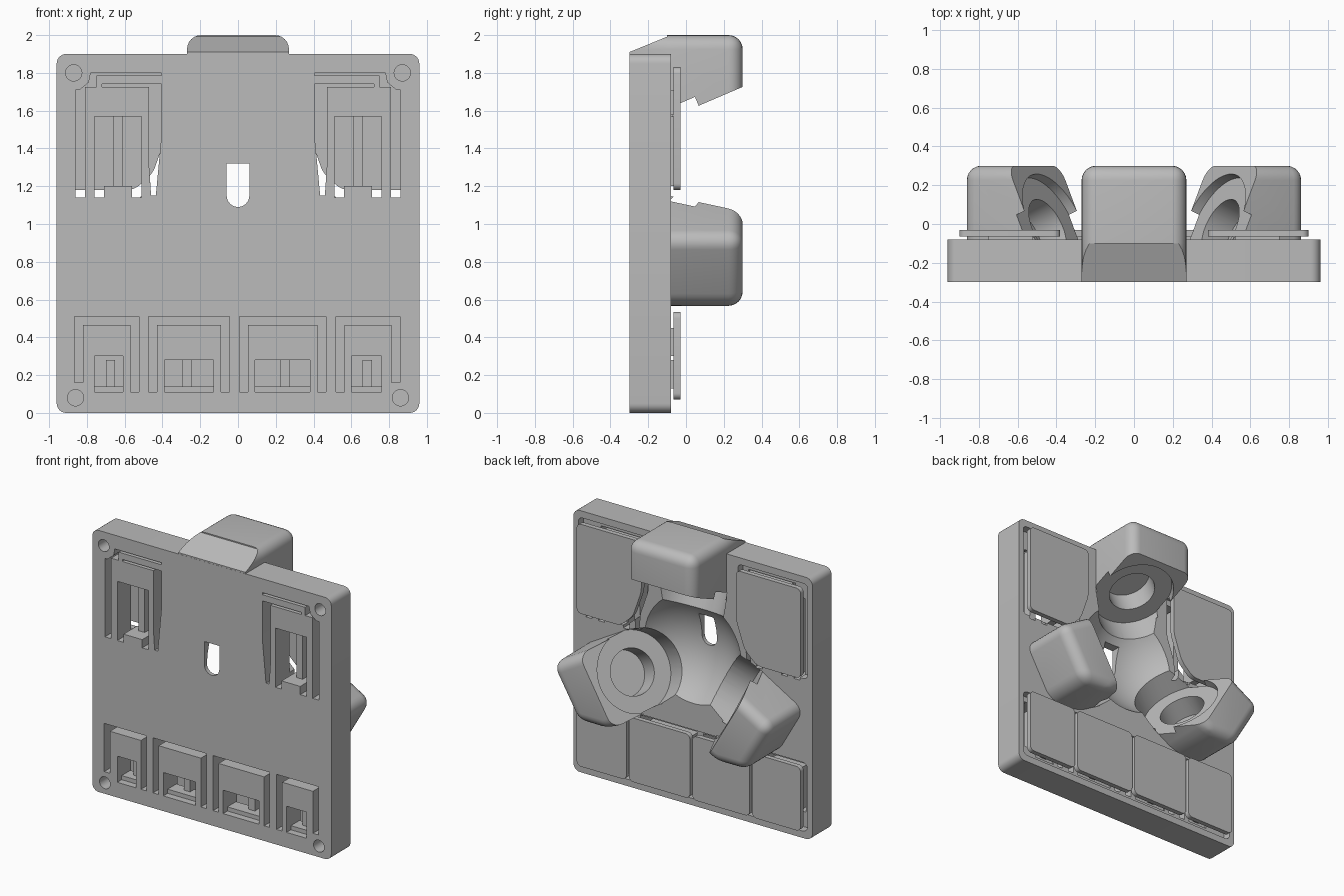
import bpy, bmesh, math
from mathutils import Matrix, Vector

if "Cube" in bpy.data.objects:
    bpy.data.objects.remove(bpy.data.objects["Cube"])

grey = bpy.data.materials.new("plain_grey")
grey.use_nodes = True
grey.diffuse_color = (0.5, 0.5, 0.5, 1)
grey.node_tree.nodes["Principled BSDF"].inputs["Base Color"].default_value = (0.5, 0.5, 0.5, 1)

CENTRE = 1.13      # height of the ball axis
FRONT, BACK = -0.3, -0.08
HALF, OUTER = 0.27, 0.87
SLOPE = 0.43       # tilt of the socket faces
parts = []


def finish(name, bm, keep=True):
    bmesh.ops.recalc_face_normals(bm, faces=bm.faces)
    mesh = bpy.data.meshes.new(name)
    bm.to_mesh(mesh)
    bm.free()
    mesh.materials.append(grey)
    obj = bpy.data.objects.new(name, mesh)
    bpy.context.collection.objects.link(obj)
    if keep:
        parts.append(obj)
    else:
        obj.hide_render = True
    return obj


def prism_mesh(pts, y0, y1, r=0.0, pick=None):
    """Outline in x, z extruded along y, with picked edges rounded."""
    bm = bmesh.new()
    face = bm.faces.new([bm.verts.new((x, y0, z)) for x, z in pts])
    new = bmesh.ops.extrude_face_region(bm, geom=[face])["geom"]
    verts = [v for v in new if isinstance(v, bmesh.types.BMVert)]
    bmesh.ops.translate(bm, vec=(0, y1 - y0, 0), verts=verts)
    bmesh.ops.recalc_face_normals(bm, faces=bm.faces)
    if r:
        along = lambda e: abs(e.verts[0].co.y - e.verts[1].co.y) > 1e-4
        edges = [e for e in bm.edges if (pick or along)(e)]
        bmesh.ops.bevel(bm, geom=edges, offset=r, segments=6, profile=0.5, affect='EDGES')
    return bm


def prism(name, pts, y0, y1, r=0.0, keep=True):
    return finish(name, prism_mesh(pts, y0, y1, r), keep)


def rect(x0, x1, z0, z1):
    return [(x0, z0), (x1, z0), (x1, z1), (x0, z1)]


def cut(obj, cutter, remove=True):
    mod = obj.modifiers.new("cut", 'BOOLEAN')
    mod.operation, mod.solver, mod.object = 'DIFFERENCE', 'EXACT', cutter
    bpy.context.view_layer.objects.active = obj
    bpy.ops.object.modifier_apply(modifier=mod.name)
    if remove:
        bpy.data.objects.remove(cutter)


def cylinder(name, radius, start, end):
    bm = bmesh.new()
    axis = end - start
    m = Matrix.Translation((start + end) / 2) @ axis.to_track_quat('Z', 'Y').to_matrix().to_4x4()
    bmesh.ops.create_cone(bm, cap_ends=True, segments=64, radius1=radius, radius2=radius,
                          depth=axis.length, matrix=m)
    return finish(name, bm, False)


def slice_off(bm, point, normal):
    res = bmesh.ops.bisect_plane(bm, geom=bm.verts[:] + bm.edges[:] + bm.faces[:],
                                 plane_co=point, plane_no=normal, clear_inner=True)
    edges = [g for g in res["geom_cut"] if isinstance(g, bmesh.types.BMEdge)]
    bmesh.ops.edgeloop_fill(bm, edges=edges)


# Base plate
plate = prism("base_plate", rect(-0.96, 0.96, 0, 1.9), FRONT, BACK, 0.05)


def through(pts, y0=-0.4, y1=0.0, r=0.0):
    cut(plate, prism("slot_cutter", pts, y0, y1, r, False))


# Ball cavity and central opening
bm = bmesh.new()
bmesh.ops.create_uvsphere(bm, u_segments=64, v_segments=32, radius=0.485,
                          matrix=Matrix.Translation((0, 0.21, CENTRE)))
cut(plate, finish("ball_cutter", bm, False))
arc = [(0.06 * math.cos(a), 1.15 + 0.06 * math.sin(a))
       for a in [math.pi * (1 + i / 12) for i in range(13)]]
through(arc + [(0.06, 1.32), (-0.06, 1.32)])

# Three ball supports with tilted socket faces
axis = Vector((0, SLOPE, -1)).normalized()
seat = Vector((0, -0.02, 0.514))


def support_edge(e):
    a, b = e.verts
    if min(a.co.z, b.co.z) > 0.6 and abs(a.co.y - b.co.y) > 0.01:
        return True
    return min(a.co.y, b.co.y) > 0.29 and max(a.co.z, b.co.z) > 0.3


for name, side in (("top", 0), ("left", 1), ("right", -1)):
    h = HALF * (side or 1)
    if side:   # lower supports lose a corner above the keys
        outline = [(-h, 0.2), (h, 0.2), (h, 0.658), (0.55 * h, OUTER), (-h, OUTER)]
    else:
        outline = [(-h, 0.2), (h, 0.2), (h, OUTER), (-h, OUTER)]
    bm = prism_mesh(outline, -0.1, 0.3, 0.075, support_edge)
    slice_off(bm, (0, 0.1, 0.51), (0, -SLOPE, 1))
    post = finish(name + "_ball_support", bm)
    place = Matrix.Translation((0, 0, CENTRE)) @ Matrix.Rotation(math.radians(120 * side), 4, 'Y')
    post.data.transform(place)
    for tool in (cylinder("ring_cutter", 0.28, seat, seat + axis * 0.5),
                 cylinder("socket_cutter", 0.16, seat - axis * 0.15, seat + axis * 0.1)):
        tool.data.transform(place)
        cut(post, tool, False)
        cut(plate, tool)

# Sloping shoulder that joins the top support to the plate edge
bm = prism_mesh(rect(-HALF, HALF, 1.8, 2.0), FRONT + 0.001, -0.09, 0.075,
                lambda e: min(v.co.z for v in e.verts) > 1.9
                and abs(e.verts[0].co.y - e.verts[1].co.y) > 0.01)
slice_off(bm, (0, -0.08, 2.0), (0, 0.09, -0.22))
finish("top_shoulder", bm)

# Blind screw holes
for s in (-1, 1):
    for x, z in ((0.87, 1.8), (0.86, 0.08)):
        cut(plate, cylinder("screw_cutter", 0.043, Vector((s * x, -0.4, z)), Vector((s * x, -0.2, z))))

# Lower row of four keys
through(rect(-0.92, 0.92, 0.05, 0.55), -0.14, 0.0, 0.04)
# slot ends, window ends, key ends, pin position
lower = [("right_outer", -0.865, -0.525, -0.76, -0.61, -0.9, -0.51, -0.675),
         ("right_inner", -0.473, -0.044, -0.39, -0.13, -0.49, -0.03, -0.27),
         ("left_inner", 0.009, 0.465, 0.09, 0.38, -0.01, 0.48, 0.25),
         ("left_outer", 0.52, 0.857, 0.6, 0.76, 0.5, 0.9, 0.685)]
for name, s0, s1, w0, w1, k0, k1, pin in lower:
    through(rect(s0, s0 + 0.045, 0.16 if name == "right_outer" else 0.11, 0.51))
    through(rect(s1 - 0.045, s1, 0.16 if name == "left_outer" else 0.11, 0.51))
    through(rect(s0 + 0.01, s1 - 0.01, 0.465, 0.51))
    through(rect(w0, w1, 0.11, 0.3 if "outer" in name else 0.28))
    prism(name + "_lower_key", rect(k0, k1, 0.07, 0.535), -0.065, -0.03, 0.035)
    prism(name + "_key_link", rect(w0, w1, 0.3, 0.45), -0.16, -0.05)
    prism(name + "_key_pin", rect(pin - 0.025, pin + 0.025, 0.13, 0.28), -0.2, -0.05)
    prism(name + "_window_ledge", rect(w0 - 0.01, w1 + 0.01, 0.1, 0.14), -0.25, -0.15)

# Two upper keys, mirrored
for s, name in ((1, "left"), (-1, "right")):
    flip = lambda pts: [(s * x, z) for x, z in pts]
    through(flip([(0.36, 1.85), (0.92, 1.85), (0.92, 1.16), (0.54, 1.16), (0.43, 1.26), (0.36, 1.46)]),
            -0.14, 0.0, 0.03)
    # spring slots
    through(flip(rect(0.81, 0.86, 1.14, 1.71)))
    through(flip([(0.81, 1.68), (0.85, 1.7), (0.79, 1.75), (0.78, 1.8), (0.75, 1.8), (0.75, 1.725), (0.81, 1.725)]))
    through(flip(rect(0.405, 0.76, 1.785, 1.8)))
    through(flip(rect(0.405, 0.72, 1.725, 1.74)))
    through(flip([(0.405, 1.735), (0.405, 1.47), (0.435, 1.15), (0.46, 1.15), (0.47, 1.3), (0.47, 1.735)]))
    # window with two small notches
    through(flip(rect(0.51, 0.76, 1.2, 1.57)))
    for x in (0.51, 0.71):
        through(flip(rect(x, x + 0.05, 1.14, 1.21)))
    prism(name + "_upper_key", flip([(0.38, 1.83), (0.9, 1.83), (0.9, 1.18), (0.55, 1.18),
                                     (0.45, 1.27), (0.38, 1.47)]), -0.065, -0.03, 0.035)
    prism(name + "_upper_key_link", flip(rect(0.52, 0.75, 1.58, 1.71)), -0.16, -0.05)
    prism(name + "_upper_key_pin", flip(rect(0.61, 0.66, 1.2, 1.57)), -0.2, -0.05)

# Smooth the curved surfaces, keep edges sharp
bpy.ops.object.select_all(action='DESELECT')
for obj in parts:
    obj.select_set(True)
bpy.context.view_layer.objects.active = plate
bpy.ops.object.shade_smooth_by_angle(angle=math.radians(30))
